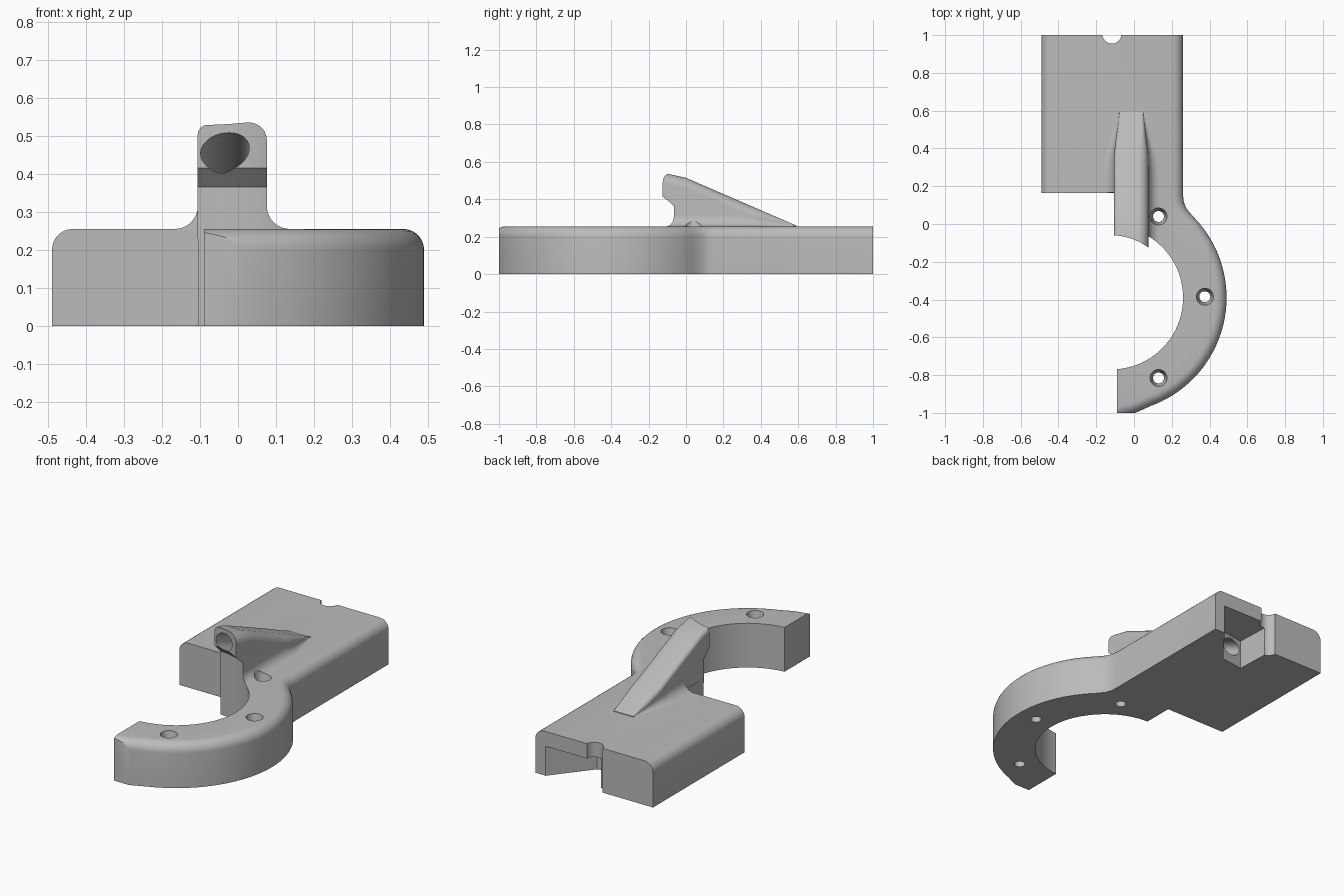
import bpy, bmesh
from math import sin, cos, pi, radians
from mathutils import Vector, Matrix

old = bpy.data.objects.get("Cube")
if old:
    bpy.data.objects.remove(old, do_unlink=True)

CENTRE = Vector((-0.12, -0.39))   # centre of the curved arm
R_IN, R_OUT, TOP = 0.38, 0.61, 0.255

grey = bpy.data.materials.new("mid_grey")
grey.use_nodes = True
grey.diffuse_color = (0.5, 0.5, 0.5, 1)
grey.node_tree.nodes["Principled BSDF"].inputs["Base Color"].default_value = (0.5, 0.5, 0.5, 1)


def finish(name, bm):
    bmesh.ops.recalc_face_normals(bm, faces=bm.faces)
    mesh = bpy.data.meshes.new(name)
    bm.to_mesh(mesh)
    bm.free()
    mesh.materials.append(grey)
    ob = bpy.data.objects.new(name, mesh)
    bpy.context.collection.objects.link(ob)
    return ob


def loft(bm, rings):
    """Skin closed rings of equal length and cap both ends."""
    loops = [[bm.verts.new(p) for p in ring] for ring in rings]
    n = len(loops[0])
    for a, b in zip(loops, loops[1:]):
        for i in range(n):
            bm.faces.new((a[i], a[(i + 1) % n], b[(i + 1) % n], b[i]))
    bm.faces.new(loops[0])
    bm.faces.new(loops[-1])


def prism(name, outline, z0, z1):
    bm = bmesh.new()
    loft(bm, [[(x, y, z) for x, y in outline] for z in (z0, z1)])
    return finish(name, bm)


def lathe(name, centre, profile, n=32):
    """Turned solid about a vertical axis; profile is (radius, z)."""
    bm = bmesh.new()
    loft(bm, [[(centre[0] + r * cos(2 * pi * i / n), centre[1] + r * sin(2 * pi * i / n), z)
               for i in range(n)] for r, z in profile])
    return finish(name, bm)


def combine(target, tool, operation):
    mod = target.modifiers.new("join", 'BOOLEAN')
    mod.operation, mod.object, mod.solver = operation, tool, 'EXACT'
    bpy.context.view_layer.objects.active = target
    bpy.ops.object.modifier_apply(modifier=mod.name)
    bpy.data.objects.remove(tool, do_unlink=True)


# Plate and curved arm as one outline, rounded along the outer top edges
rounded = [(0.26, 1), (0.26, 0.15), (0.264, 0.115), (0.277, 0.083)]
for i in range(41):
    a = radians(45 - 115 * i / 40)
    rounded.append((CENTRE.x + R_OUT * cos(a), CENTRE.y + R_OUT * sin(a)))
rounded += [(0, -1.003), (-0.09, -1.025)]
side = [(-0.49, 0.165), (-0.49, 1)]
outline = rounded + [(-0.09, CENTRE.y), (-0.105, CENTRE.y), (-0.105, 0.165)] + side
body = prism("bracket_body", outline, 0, TOP)

bm = bmesh.new()
bm.from_mesh(body.data)


def on_chain(v, chain):
    return v.co.z > TOP - 0.001 and any((v.co.xy - Vector(p)).length < 1e-4 for p in chain)


edges = [e for e in bm.edges
         if any(all(on_chain(v, c) for v in e.verts) for c in (rounded, side))]
bmesh.ops.bevel(bm, geom=edges, offset=0.055, segments=7, profile=0.5,
                affect='EDGES', clamp_overlap=False)
bmesh.ops.recalc_face_normals(bm, faces=bm.faces)
bm.to_mesh(body.data)
bm.free()


# Sloping rib with rounded crest and hollow fillets at its foot
def crest(y):
    if y < 0:
        return 0.515 - 0.22 * y
    return 0.515 - 0.433 * y


def quarter(cx, cz, r, start, sweep, y, n=8):
    return [(cx + r * cos(radians(start + sweep * i / n)), y,
             cz + r * sin(radians(start + sweep * i / n))) for i in range(n + 1)]


def rib_ring(y):
    h = crest(y) - TOP
    foot = min(0.06, h * 0.45)
    foot_l = 0.001 if y < 0.1655 else foot
    inset = 0.03 * max(0, 1 - h / 0.1)
    x0, x1 = -0.106 + inset, 0.076 - inset
    tl, tr = min(0.025, h * 0.5), min(0.055, h * 0.5)
    ring = [(x0 - foot_l, y, 0.23)]
    ring += quarter(x0 - foot_l, TOP + foot_l, foot_l, -90, 90, y)
    ring += quarter(x0 + tl, TOP + h - tl, tl, 180, -90, y)
    ring += quarter(x1 - tr, TOP + h - tr, tr, 90, -90, y)
    ring += quarter(x1 + foot, TOP + foot, foot, 180, 90, y)
    ring.append((x1 + foot, y, 0.23))
    return ring


bm = bmesh.new()
stations = [-0.16, 0, 0.08, 0.1652, 0.1662, 0.25, 0.3] + [0.34 + 0.0252 * i for i in range(11)]
loft(bm, [rib_ring(y) for y in stations])
combine(body, finish("rib", bm), 'UNION')

# Inner round of the arm, stepping in under the overhanging rib nose
combine(body, lathe("inner_cutter", CENTRE,
                    [(R_IN, -0.1), (R_IN, 0.365), (0.33, 0.415), (0.33, 0.8)], 96), 'DIFFERENCE')

# Flat trim at the arm tip
combine(body, prism("tip_cutter", [(-0.5, -1.2), (0.3, -1.2), (0.3, -1), (-0.5, -1)],
                    -0.1, 0.5), 'DIFFERENCE')

# Countersunk screw holes
for spot in ((0.13, 0.04), (0.375, -0.385), (0.13, -0.815)):
    combine(body, lathe("screw_cutter", spot,
                        [(0.029, -0.1), (0.029, 0.21), (0.045, 0.25), (0.046, 0.7)]), 'DIFFERENCE')

# Flared pocket under the rear edge, and the half-round notch beside it
combine(body, prism("pocket_cutter", [(0.21, 1.02), (0.02, 0.78), (-0.12, 0.76), (-0.13, 1.02)],
                    -0.1, 0.17), 'DIFFERENCE')
combine(body, lathe("notch_cutter", (-0.117, 1.005), [(0.05, -0.1), (0.05, 0.5)]), 'DIFFERENCE')

# Sloping oval bore from the rib nose down to the pocket
start, end = Vector((-0.033, -0.2, 0.512)), Vector((-0.045, 0.84, 0.075))
bm = bmesh.new()
loft(bm, [[p + Vector((0.064 * cos(2 * pi * i / 32), 0, 0.05 * sin(2 * pi * i / 32)))
           for i in range(32)] for p in (start, end)])
combine(body, finish("bore_cutter", bm), 'DIFFERENCE')

# Smooth the rounds, keep hard edges
bpy.ops.object.select_all(action='DESELECT')
body.select_set(True)
bpy.context.view_layer.objects.active = body
bpy.ops.object.shade_smooth_by_angle(angle=radians(30))
